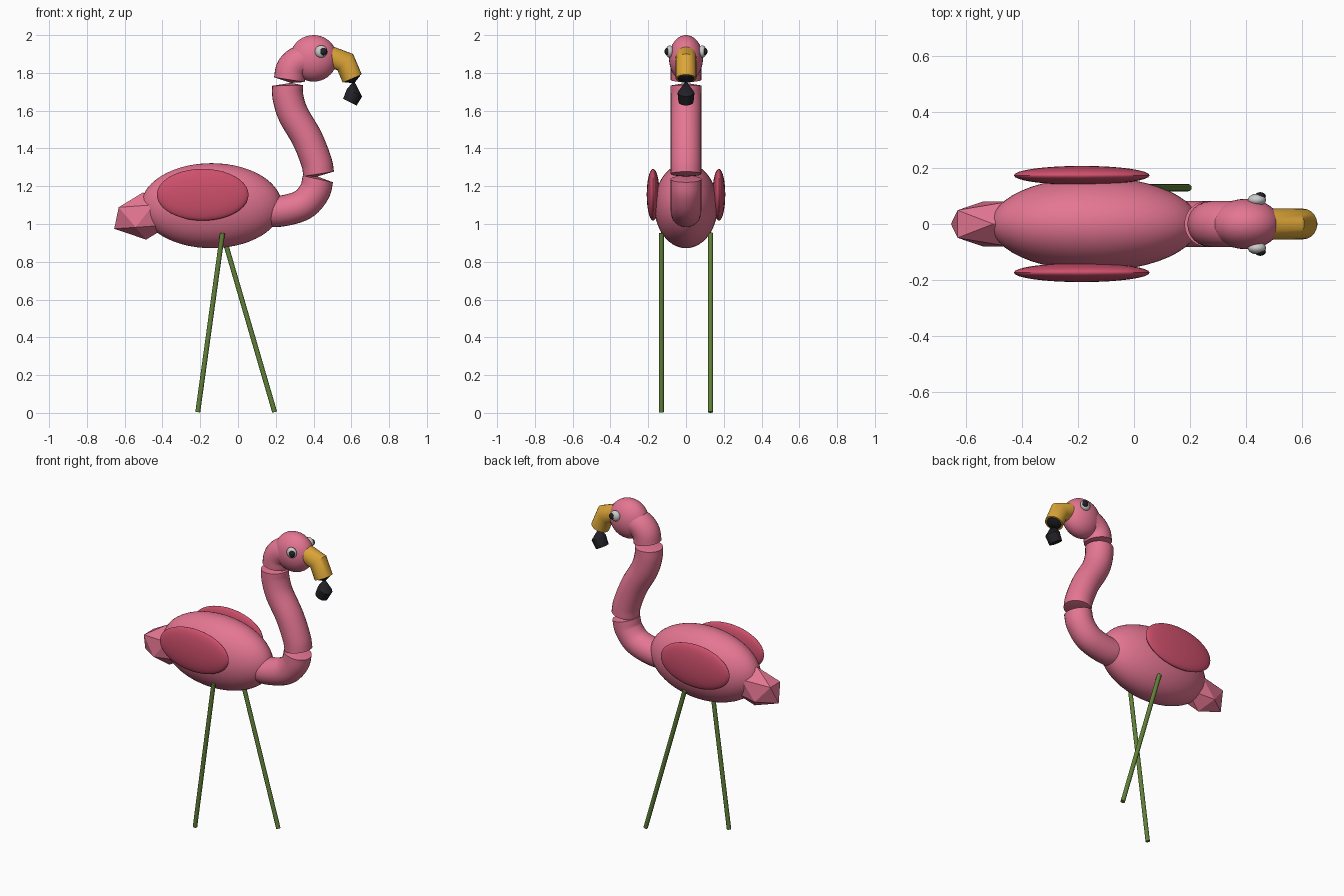
import bpy, bmesh, math
from mathutils import Vector, Matrix

if "Cube" in bpy.data.objects:
    bpy.data.objects.remove(bpy.data.objects["Cube"])


def mat(name, rgb):
    m = bpy.data.materials.new(name)
    m.diffuse_color = (*rgb, 1)
    m.use_nodes = True
    m.node_tree.nodes["Principled BSDF"].inputs["Base Color"].default_value = m.diffuse_color
    return m


PINK = mat("pink", (0.78, 0.18, 0.29))
ROSE = mat("rose", (0.62, 0.08, 0.15))
YELLOW = mat("yellow", (0.72, 0.38, 0.04))
BLACK = mat("black", (0.015, 0.015, 0.02))
WHITE = mat("white", (0.85, 0.85, 0.85))
GREEN = mat("green", (0.12, 0.22, 0.04))


def finish(name, bm, material, smooth=True):
    bmesh.ops.recalc_face_normals(bm, faces=bm.faces)
    me = bpy.data.meshes.new(name)
    bm.to_mesh(me)
    bm.free()
    me.materials.append(material)
    ob = bpy.data.objects.new(name, me)
    bpy.context.collection.objects.link(ob)
    if smooth:
        bpy.ops.object.select_all(action='DESELECT')
        ob.select_set(True)
        bpy.context.view_layer.objects.active = ob
        bpy.ops.object.shade_smooth_by_angle(angle=math.radians(35))
    return ob


def ellipsoid(name, centre, radii, material, segs=32, rings=20):
    bm = bmesh.new()
    m = Matrix.Translation(centre) @ Matrix.Diagonal((*radii, 1))
    bmesh.ops.create_uvsphere(bm, u_segments=segs, v_segments=rings, radius=1, matrix=m)
    return finish(name, bm, material)


def spline(pts, n):
    """Catmull-Rom curve through (x, z, radius) points."""
    p = [Vector(q) for q in pts]
    p = [2 * p[0] - p[1]] + p + [2 * p[-1] - p[-2]]
    out = []
    for i in range(1, len(p) - 2):
        a, b, c, d = p[i - 1:i + 3]
        for k in range(n):
            t = k / n
            out.append(0.5 * (2 * b + (c - a) * t + (2 * a - 5 * b + 4 * c - d) * t * t
                              + (3 * b - a - 3 * c + d) * t ** 3))
    return out + [p[-2]]


def tube(name, pts, material, y=0.0, sides=24, start=None, end=None):
    """Round tube along (x, z, radius) points; start/end are optional pinched tips."""
    pts = [Vector(q) for q in pts]
    n = len(pts)
    bm = bmesh.new()
    rings = []
    for i, p in enumerate(pts):
        d1 = (pts[i] - pts[i - 1]).xy.normalized() if i else None
        d2 = (pts[i + 1] - pts[i]).xy.normalized() if i < n - 1 else None
        t = ((d1 or d2) + (d2 or d1)).normalized()
        stretch = 1 / max(0.5, t.dot(d1 or d2))     # mitre at corners
        ring = []
        for k in range(sides):
            a = 2 * math.pi * k / sides
            u = p.z * math.cos(a) * stretch
            ring.append(bm.verts.new((p.x - t.y * u, y + p.z * math.sin(a), p.y + t.x * u)))
        rings.append(ring)
    for r1, r2 in zip(rings, rings[1:]):
        for k in range(sides):
            j = (k + 1) % sides
            bm.faces.new((r1[k], r1[j], r2[j], r2[k]))
    for ring, tip in ((rings[0], start), (rings[-1], end)):
        if tip:
            v = bm.verts.new((tip[0], y, tip[1]))
            for k in range(sides):
                bm.faces.new((ring[k], ring[(k + 1) % sides], v))
        else:
            bm.faces.new(ring)
    return finish(name, bm, material)


# Body and wings
ellipsoid("body", (-0.14, 0, 1.097), (0.373, 0.168, 0.225), PINK, 48, 28)
for side, s in (("front", -1), ("back", 1)):
    ellipsoid(side + "_wing", (-0.187, s * 0.174, 1.155), (0.243, 0.034, 0.137), ROSE)

# Faceted tail
bm = bmesh.new()
bmesh.ops.create_icosphere(bm, subdivisions=1, radius=1, matrix=(
    Matrix.Translation((-0.495, 0, 1.042)) @ Matrix.Rotation(math.radians(-4), 4, 'Y')
    @ Matrix.Diagonal((0.184, 0.094, 0.125, 1))))
finish("tail", bm, PINK, smooth=False)

# Neck in three pieces, pinched where they meet
R = 0.082
LOW, HIGH = (0.42, 1.252), (0.28, 1.747)
tube("lower_neck", spline([(0.12, 1.07, R), (0.22, 1.067, R), (0.34, 1.1, R), (0.405, 1.17, R),
                           (0.423, 1.238, R)], 6), PINK, end=LOW)
tube("middle_neck", spline([(0.427, 1.265, R), (0.415, 1.33, R), (0.365, 1.455, R), (0.293, 1.58, R),
                            (0.265, 1.67, R), (0.262, 1.733, R)], 6), PINK, start=LOW, end=HIGH)
tube("upper_neck", spline([(0.272, 1.764, R), (0.283, 1.82, R), (0.325, 1.86, R),
                           (0.40, 1.878, R)], 6), PINK, start=HIGH)

# Head and eyes
ellipsoid("head", (0.4, 0, 1.877), (0.125, 0.09, 0.123), PINK)
for side, s in (("front", -1), ("back", 1)):
    ellipsoid(side + "_eye", (0.44, s * 0.086, 1.913), (0.033, 0.022, 0.033), WHITE, 20, 12)
    ellipsoid(side + "_pupil", (0.452, s * 0.1, 1.913), (0.02, 0.014, 0.02), BLACK, 16, 10)

# Bent beak with a pinched dark tip
tube("beak", [(0.46, 1.897, 0.055), (0.568, 1.857, 0.055), (0.605, 1.77, 0.055)], YELLOW, sides=20)
tube("beak_tip", [(0.617, 1.695, 0.045), (0.592, 1.645, 0.04)], BLACK, sides=12, start=(0.614, 1.758))
tube("beak_tip_root", [(0.603, 1.775, 0.045), (0.606, 1.768, 0.045)], BLACK, sides=20, end=(0.615, 1.745))

# Legs
for side, y, foot in (("front", -0.13, -0.213), ("back", 0.13, 0.194)):
    tube(side + "_leg", [(foot, 0.004, 0.013), (-0.082, 0.952, 0.013)], GREEN, y=y, sides=12)
